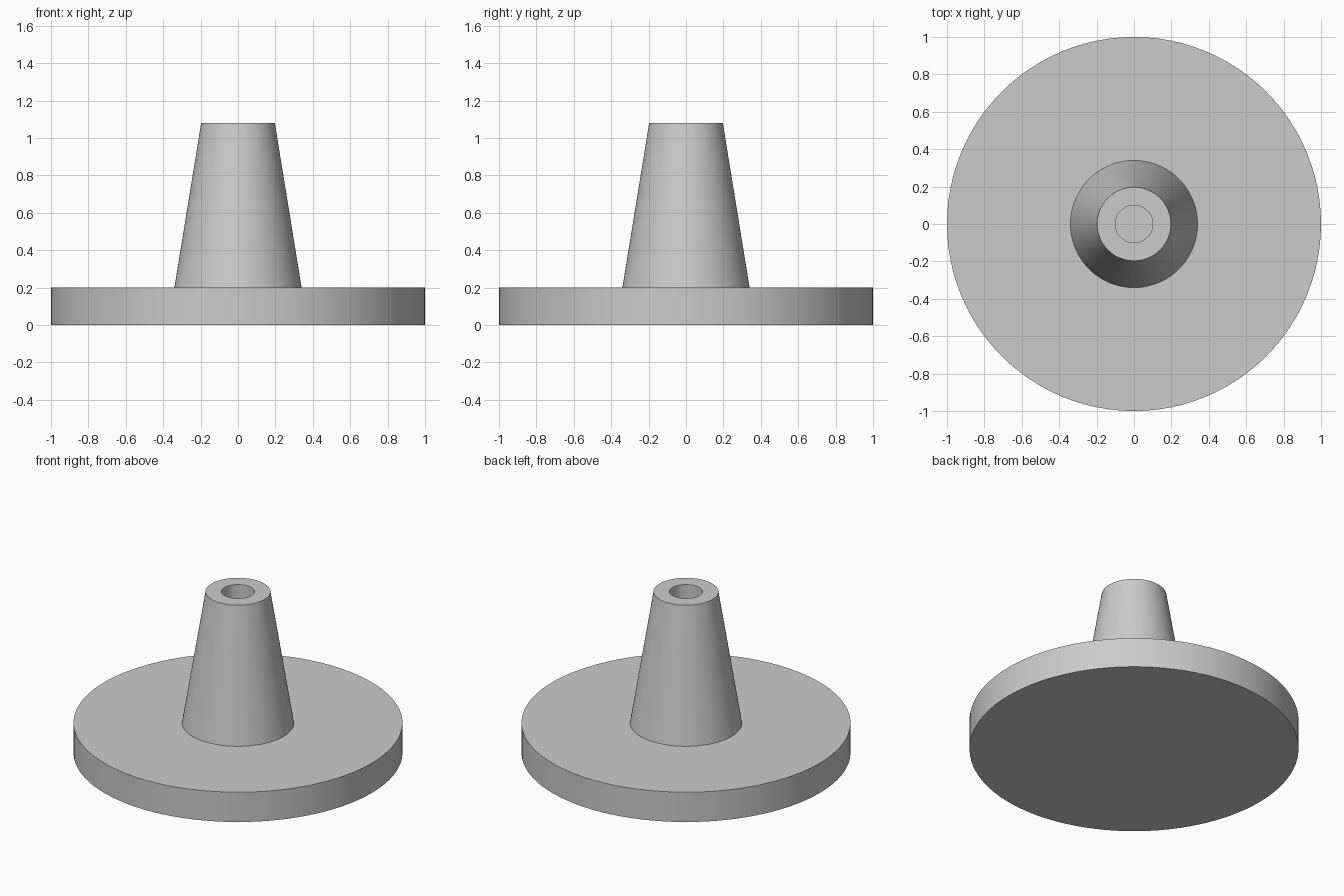
import bpy
import math

SIDES = 96

cube = bpy.data.objects.get("Cube")
if cube:
    bpy.data.objects.remove(cube, do_unlink=True)

# Plain grey material
grey = bpy.data.materials.new("light_grey")
grey.use_nodes = True
color = (0.6, 0.6, 0.6, 1)
grey.diffuse_color = color
grey.node_tree.nodes["Principled BSDF"].inputs["Base Color"].default_value = color


def lathe(name, profile, cap_start=False, cap_end=False):
    """Spin (radius, z) points, listed from the bottom outside up, around z."""
    verts = [(r * math.cos(a), r * math.sin(a), z)
             for r, z in profile
             for a in (math.tau * i / SIDES for i in range(SIDES))]
    faces = []
    for ring in range(len(profile) - 1):
        low, high = ring * SIDES, (ring + 1) * SIDES
        for i in range(SIDES):
            j = (i + 1) % SIDES
            faces.append((low + i, low + j, high + j, high + i))
    if cap_start:
        faces.append(tuple(reversed(range(SIDES))))
    if cap_end:
        faces.append(tuple(range(len(verts) - SIDES, len(verts))))
    mesh = bpy.data.meshes.new(name)
    mesh.from_pydata(verts, [], faces)
    mesh.materials.append(grey)
    obj = bpy.data.objects.new(name, mesh)
    bpy.context.collection.objects.link(obj)
    bpy.ops.object.select_all(action="DESELECT")
    obj.select_set(True)
    bpy.context.view_layer.objects.active = obj
    bpy.ops.object.shade_smooth_by_angle(angle=math.radians(30))
    return obj


# Flat round base
lathe("base_disc", [(1, 0), (1, 0.2)], cap_start=True, cap_end=True)

# Tapered stem with a straight bore reaching down to the base
lathe("tapered_stem", [(0.34, 0.2), (0.197, 1.08), (0.1, 1.08), (0.1, 0.2)])
